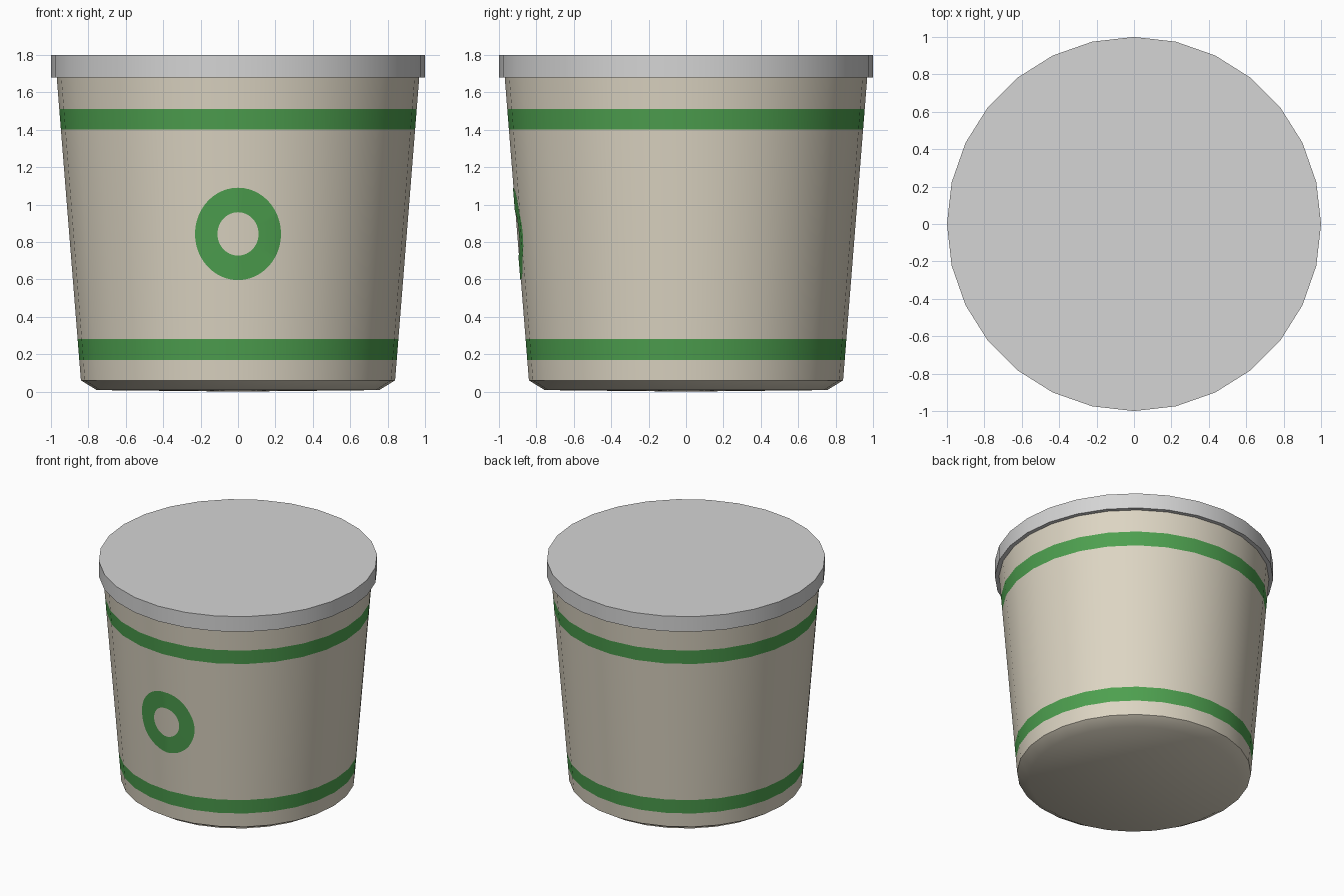
import bpy, bmesh, math

if "Cube" in bpy.data.objects:
    bpy.data.objects.remove(bpy.data.objects["Cube"])

N = 28                                   # sides of the tub
Z0, R0, Z1, R1 = 0.06, 0.84, 1.69, 0.97  # wall bottom and top
K = (R1 - R0) / (Z1 - Z0)


def wall(z):
    return R0 + K * (z - Z0)


def material(name, col):
    m = bpy.data.materials.new(name)
    m.diffuse_color = (*col, 1)
    m.use_nodes = True
    m.node_tree.nodes["Principled BSDF"].inputs["Base Color"].default_value = m.diffuse_color
    return m


cream = material("cream", (0.72, 0.665, 0.545))
green = material("green", (0.075, 0.35, 0.078))
grey = material("light_grey", (0.66, 0.66, 0.66))


def finish(name, bm, mats):
    me = bpy.data.meshes.new(name)
    bm.to_mesh(me)
    bm.free()
    for m in mats:
        me.materials.append(m)
    ob = bpy.data.objects.new(name, me)
    bpy.context.collection.objects.link(ob)
    bpy.ops.object.select_all(action='DESELECT')
    ob.select_set(True)
    bpy.context.view_layer.objects.active = ob
    bpy.ops.object.shade_smooth_by_angle(angle=math.radians(40))
    return ob


def lathe(profile):
    """Closed solid from (radius, z) points; end points on the axis."""
    bm = bmesh.new()
    vs = [bm.verts.new((r, 0, z)) for r, z in profile]
    es = [bm.edges.new(p) for p in zip(vs, vs[1:])]
    bmesh.ops.spin(bm, geom=vs + es, axis=(0, 0, 1), cent=(0, 0, 0),
                   angle=math.tau, steps=N, use_merge=True)
    bmesh.ops.remove_doubles(bm, verts=bm.verts[:], dist=1e-4)
    bmesh.ops.recalc_face_normals(bm, faces=bm.faces[:])
    return bm


# tub with two green bands
bands = [(0.17, 0.28), (1.40, 1.51)]
heights = [Z0] + [z for b in bands for z in b] + [Z1]
bm = lathe([(0, 0), (0.755, 0.008)] + [(wall(z), z) for z in heights] + [(0, Z1)])
for f in bm.faces:
    z = f.calc_center_median().z
    f.material_index = int(any(a < z < b for a, b in bands))
finish("tub", bm, [cream, green])

# lid
finish("lid", lathe([(0, 1.68), (1, 1.68), (1, 1.8), (0, 1.8)]), [grey])

# painted ring on the front, cut along the wall's facet edges and laid on it
bm = bmesh.new()
SEG = 48
loops = []
for rx, rz in ((0.23, 0.247), (0.11, 0.116)):
    loops.append([bm.verts.new((rx * math.cos(t), 0, 0.843 + rz * math.sin(t)))
                  for t in (math.tau * i / SEG for i in range(SEG))])
for i in range(SEG):
    j = (i + 1) % SEG
    bm.faces.new((loops[0][i], loops[0][j], loops[1][j], loops[1][i]))
step = math.tau / N
for k in (-1, 0, 1):
    s = math.sin(k * step)
    bmesh.ops.bisect_plane(bm, geom=bm.verts[:] + bm.edges[:] + bm.faces[:], dist=1e-5,
                           plane_co=(s * wall(0.8), 0, 0.8), plane_no=(1, 0, -s * K))
for v in bm.verts:
    r = wall(v.co.z)
    u = abs(v.co.x) / r
    k = int((math.asin(u) + 1e-5) / step)
    a, b = k * step, (k + 1) * step
    t = (u - math.sin(a)) / (math.sin(b) - math.sin(a))
    v.co.y = -r * (math.cos(a) * (1 - t) + math.cos(b) * t) - 0.003
bm.normal_update()
for f in bm.faces:
    if f.normal.y > 0:
        f.normal_flip()
finish("front_ring", bm, [green])
